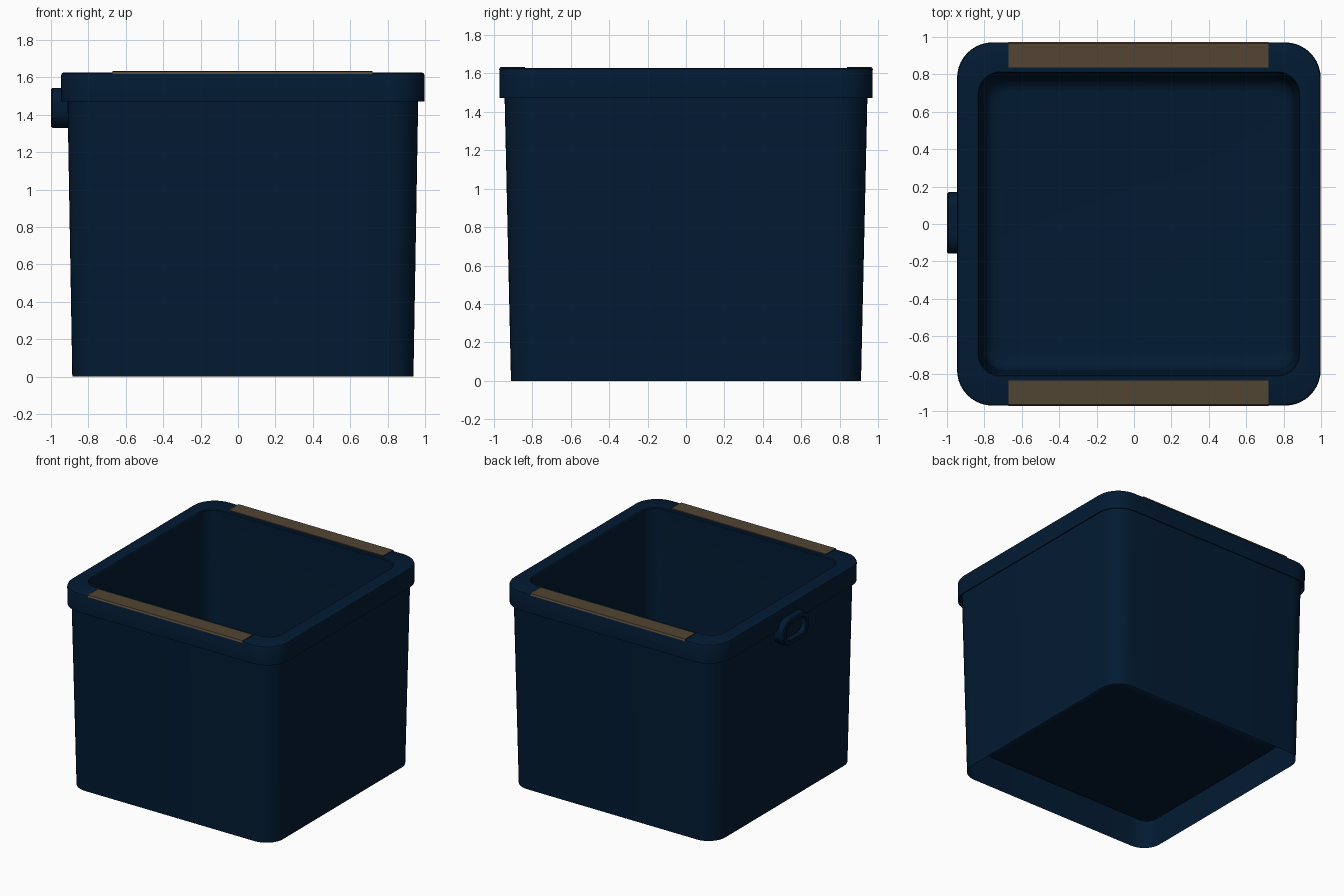
import bpy, bmesh, math
from mathutils import Vector

if "Cube" in bpy.data.objects:
    bpy.data.objects.remove(bpy.data.objects["Cube"])


def material(name, rgb):
    m = bpy.data.materials.new(name)
    m.diffuse_color = (*rgb, 1)
    m.use_nodes = True
    m.node_tree.nodes["Principled BSDF"].inputs["Base Color"].default_value = m.diffuse_color
    return m


navy = material("navy plastic", (0.0006, 0.0105, 0.0325))
brown = material("brown strip", (0.083, 0.059, 0.033))


def rounded_loop(hx, hy, r, n=10):
    """Points of a rounded rectangle, counter-clockwise."""
    pts = []
    for k, (sx, sy) in enumerate([(1, 1), (-1, 1), (-1, -1), (1, -1)]):
        for i in range(n + 1):
            a = math.radians(90 * (k + i / n))
            pts.append((sx * (hx - r) + r * math.cos(a), sy * (hy - r) + r * math.sin(a)))
    return pts


def loft(name, rings, place, closed=True):
    """Join rounded rectangles (half width, half depth, radius, height) and cap the ends."""
    bm = bmesh.new()
    loops = [[bm.verts.new(place(x, y, h)) for x, y in rounded_loop(hx, hy, r)]
             for hx, hy, r, h in rings]
    n = len(loops[0])
    for a, b in zip(loops, loops[1:]):
        for i in range(n):
            j = (i + 1) % n
            bm.faces.new((a[i], a[j], b[j], b[i]))
    bm.faces.new(loops[-1])
    if closed:
        bm.faces.new(loops[0][::-1])
        bmesh.ops.recalc_face_normals(bm, faces=bm.faces)
    return finish(name, bm, [navy])


def finish(name, bm, mats):
    me = bpy.data.meshes.new(name)
    bm.to_mesh(me)
    bm.free()
    ob = bpy.data.objects.new(name, me)
    bpy.context.collection.objects.link(ob)
    for m in mats:
        me.materials.append(m)
    bpy.ops.object.select_all(action='DESELECT')
    ob.select_set(True)
    bpy.context.view_layer.objects.active = ob
    bpy.ops.object.shade_smooth_by_angle(angle=math.radians(30))
    return ob


# Bin shell: thin outer skirt open below, overhanging rim, inner tub hung from the rim
shell = [
    (0.912, 0.910, 0.15, 0.0),
    (0.938, 0.944, 0.16, 1.51),
    (0.963, 0.963, 0.18, 1.51),
    (0.963, 0.963, 0.18, 1.472),
    (0.971, 0.970, 0.19, 1.472),
    (0.972, 0.971, 0.19, 1.610),
    (0.968, 0.967, 0.187, 1.621),
    (0.957, 0.956, 0.18, 1.627),
    (0.860, 0.814, 0.12, 1.627),
    (0.855, 0.808, 0.115, 1.620),
]
# rounded transition from inner wall to floor
for i in range(7):
    a = math.radians(15 * i)
    d = 0.09 * (1 - math.cos(a))
    shell.append((0.830 - d, 0.785 - d, 0.11 - 0.6 * d, 0.20 - 0.09 * math.sin(a)))
loft("bin_shell", shell, lambda x, y, h: Vector((0.026 + x, y, h)), closed=False)

# Side ring handle: raised rounded frame with a recessed centre
ring = [
    (0.164, 0.107, 0.090, 0.90),
    (0.164, 0.107, 0.090, 0.992),
    (0.157, 0.100, 0.084, 1.0),
    (0.128, 0.071, 0.058, 1.0),
    (0.122, 0.065, 0.053, 0.994),
    (0.122, 0.065, 0.053, 0.955),
]
loft("side_handle", ring, lambda x, y, h: Vector((-h, 0.006 + x, 1.437 + y)))

# Brown strips on the front and back rim, with navy ends and bevelled outer edges
for side, label in ((-1, "front"), (1, "back")):
    bm = bmesh.new()
    bmesh.ops.create_cube(bm, size=1)
    for v in bm.verts:
        outer = v.co.y * side > 0
        top = v.co.z > 0
        y = (0.966 if top else 0.973) if outer else 0.838
        z = (1.631 if outer else 1.633) if top else 1.617
        v.co = Vector((0.025 + v.co.x * 1.39, side * y, z))
    bm.normal_update()
    for f in bm.faces:
        f.material_index = 1 if abs(f.normal.x) > 0.9 else 0
    finish(label + "_rim_strip", bm, [brown, navy])
